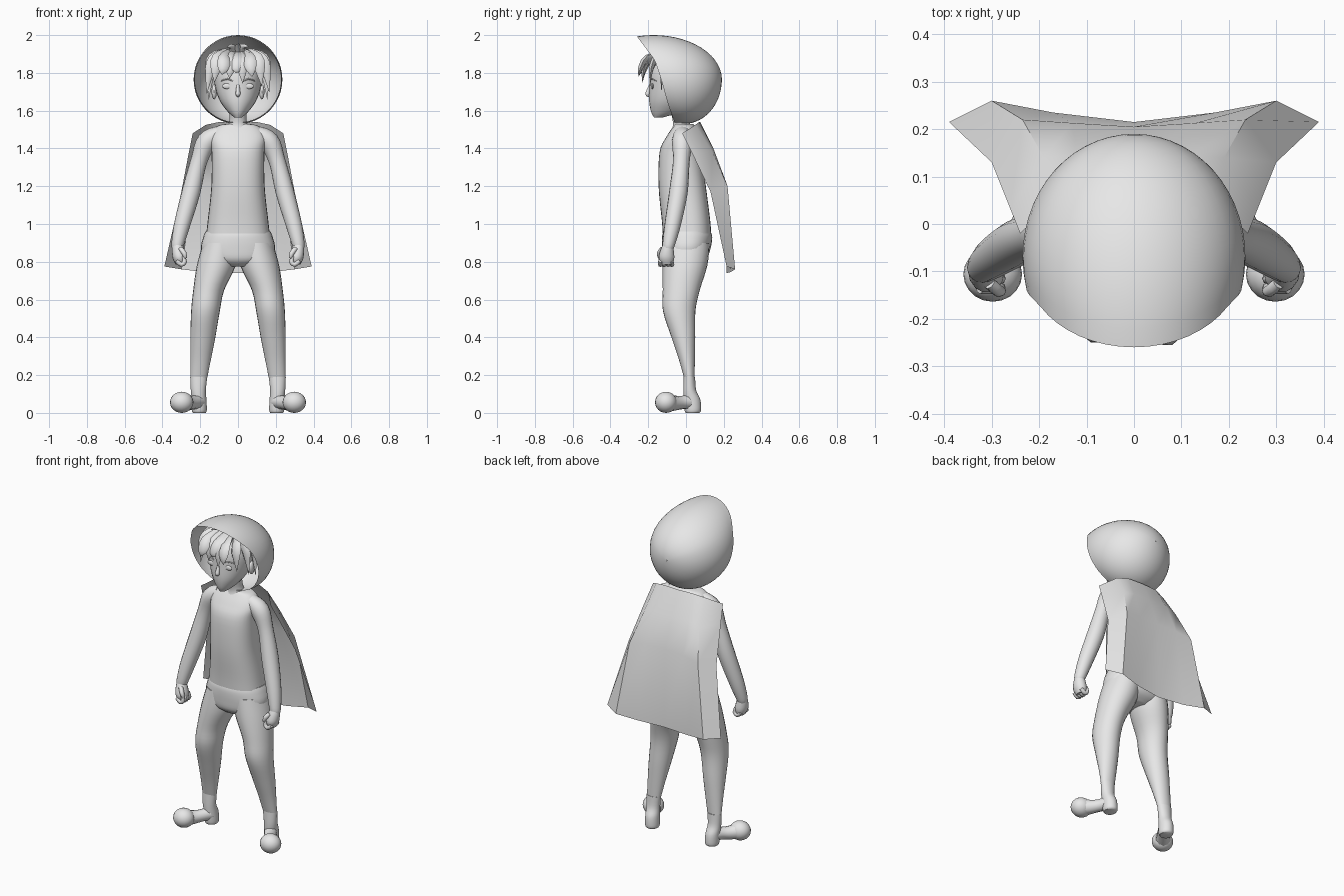
import bpy, bmesh, math
from mathutils import Vector

grey = bpy.data.materials.new("plain grey")
grey.diffuse_color = (0.8, 0.8, 0.8, 1)


def finish(name, bm, angle=50):
    bmesh.ops.recalc_face_normals(bm, faces=bm.faces)
    me = bpy.data.meshes.new(name)
    bm.to_mesh(me)
    bm.free()
    me.materials.append(grey)
    ob = bpy.data.objects.new(name, me)
    bpy.context.collection.objects.link(ob)
    bpy.ops.object.select_all(action='DESELECT')
    ob.select_set(True)
    bpy.context.view_layer.objects.active = ob
    bpy.ops.object.shade_smooth_by_angle(angle=math.radians(angle))
    return ob


def spline(rows, n):
    """Smoothly resample rows of numbers (Catmull-Rom)."""
    out = []
    for i in range(len(rows) - 1):
        a, b, c, d = (rows[max(i - 1, 0)], rows[i], rows[i + 1],
                      rows[min(i + 2, len(rows) - 1)])
        for k in range(n):
            t = k / n
            out.append([q + 0.5 * t * (r - p + t * (2 * p - 5 * q + 4 * r - s
                        + t * (3 * (q - r) + s - p)))
                        for p, q, r, s in zip(a, b, c, d)])
    return out + [list(rows[-1])]


def skin(name, rings, caps=True, angle=50):
    bm = bmesh.new()
    vs = [[bm.verts.new(p) for p in r] for r in rings]
    n = len(vs[0])
    for a, b in zip(vs, vs[1:]):
        for j in range(n):
            k = (j + 1) % n
            bm.faces.new((a[j], a[k], b[k], b[j]))
    if caps:
        bm.faces.new(vs[0])
        bm.faces.new(vs[-1])
    return finish(name, bm, angle)


def loft(name, rows, side=1, power=1.0, n=4, segs=24):
    """Stack of level oval rings: x, y, z, half width, half depth."""
    def bend(v):
        return math.copysign(abs(v) ** power, v)
    rings = []
    for x, y, z, rx, ry in spline(rows, n):
        angs = [2 * math.pi * j / segs for j in range(segs)]
        rings.append([(side * (x + rx * bend(math.cos(a))),
                       y + ry * bend(math.sin(a)), z) for a in angs])
    return skin(name, rings)


def tube(name, rows, side=1, flat=1.0, n=4, segs=10):
    """Tapering tube along a path: x, y, z, radius."""
    pts = spline(rows, n)
    rings = []
    for i, (x, y, z, r) in enumerate(pts):
        d = (Vector(pts[min(i + 1, len(pts) - 1)][:3])
             - Vector(pts[max(i - 1, 0)][:3]))
        u = Vector((0, 1, 0)) - d * (d.y / d.length_squared)
        u.normalize()
        w = d.cross(u).normalized()
        r = max(r, 0.0008)
        ring = []
        for j in range(segs):
            a = 2 * math.pi * j / segs
            p = Vector((x, y, z)) + w * r * math.cos(a) + u * r * flat * math.sin(a)
            ring.append((side * p.x, p.y, p.z))
        rings.append(ring)
    return skin(name, rings)


def ball(name, c, r, segs=20):
    bm = bmesh.new()
    bmesh.ops.create_uvsphere(bm, u_segments=segs, v_segments=segs // 2 + 2, radius=1)
    for v in bm.verts:
        v.co = Vector([c[i] + r[i] * v.co[i] for i in range(3)])
    return finish(name, bm)


# Hood: open shell, swept from its back pole to the slanted rim
rim = [(1.53, -0.06), (1.63, -0.095), (1.76, -0.13), (1.87, -0.165), (2.0, -0.26)]


def rim_y(z):
    for (z0, y0), (z1, y1) in zip(rim, rim[1:]):
        if z <= z1:
            return y0 + (y1 - y0) * (z - z0) / (z1 - z0)
    return rim[-1][1]


hood, last = [], math.radians(104)
for i in range(17):
    a = max(last * i / 16, 0.01)
    ring = []
    for j in range(48):
        t = 2 * math.pi * j / 48
        zr = 1.765 + 0.235 * math.sin(t)
        fwd = (1 - math.cos(a)) / (1 - math.cos(last))
        ring.append((0.235 * math.cos(t) * math.sin(a),
                     0.19 + (rim_y(zr) - 0.19) * fwd,
                     1.765 + 0.235 * math.sin(t) * math.sin(a)))
    hood.append(ring)
skin("hood", hood, caps=False)

# Cape: sheet with side folds, columns run from the centre to the free edge
cape = [
    [(0, .075, 1.54), (.10, .07, 1.54), (.17, .05, 1.525), (.24, -.02, 1.48)],
    [(0, .14, 1.40), (.12, .145, 1.40), (.19, .14, 1.38), (.26, .03, 1.38)],
    [(0, .205, 1.22), (.13, .213, 1.22), (.235, .22, 1.20), (.30, .13, 1.17)],
    [(0, .215, .74), (.17, .235, .745), (.30, .26, .76), (.39, .215, .775)],
]
bm = bmesh.new()
grid = []
for row in cape:
    full = [(-x, y, z) for x, y, z in row[:0:-1]] + row
    grid.append([bm.verts.new(p) for p in full])
for a, b in zip(grid, grid[1:]):
    for j in range(len(a) - 1):
        bm.faces.new((a[j], a[j + 1], b[j + 1], b[j]))
finish("cape", bm, 45)

# Head, neck and face
loft("head", [(0, -.145, 1.565, .02, .025), (0, -.105, 1.595, .055, .08),
              (0, -.08, 1.65, .095, .115), (0, -.06, 1.72, .12, .135),
              (0, -.06, 1.80, .125, .13), (0, -.05, 1.87, .105, .115),
              (0, -.05, 1.92, .05, .06)])
loft("neck", [(0, -.02, 1.50, .07, .055), (0, -.025, 1.54, .046, .044),
              (0, -.045, 1.63, .045, .045)])
tube("nose", [(0, -.185, 1.745, .007), (0, -.200, 1.70, .012), (0, -.202, 1.685, .012),
              (0, -.185, 1.675, .004)])
ball("mouth", (0, -.183, 1.632), (.028, .007, .004), 12)
for s in (-1, 1):
    ball("eye", (s * .056, -.178, 1.73), (.028, .007, .015), 16)
    tube("eyebrow", [(.025, -.188, 1.755, .003), (.056, -.183, 1.768, .004),
                     (.09, -.158, 1.757, .002)], s)
    ball("ear", (s * .126, -.045, 1.70), (.014, .025, .04), 12)

# Hair: scalp volume with tapering locks
ball("hair_cap", (0, -.035, 1.82), (.135, .135, .115), 24)
locks = [(-.10, -.165, -.13, 1.69), (-.09, -.125, -.19, 1.75), (-.06, -.085, -.245, 1.79),
         (-.03, -.045, -.225, 1.77), (.015, .025, -.23, 1.745), (.05, .075, -.25, 1.78),
         (.085, .125, -.19, 1.73), (.10, .165, -.13, 1.70), (.0, -.012, -.235, 1.80),
         (-.11, -.155, -.05, 1.66), (.11, .155, -.05, 1.66)]
for x0, x1, y1, z1 in locks:
    tube("hair_lock", [(x0 * .6, -.08, 1.91, .022),
                       (x0 * 1.15, min(-.05, y1 * .82), 1.875, .036),
                       ((x0 * .4 + x1 * .65), y1 * .97, 1.82, .027),
                       (x1, y1, z1, 0)], flat=.5, segs=6, n=3)
for x0, x1, z1 in ((-.03, -.06, 1.945), (.0, .005, 1.965), (.02, .06, 1.95)):
    tube("hair_tuft", [(x0, -.10, 1.90, .022), (x0, -.14, 1.94, .016),
                       (x1, -.18, z1 - .01, 0)], flat=.5, segs=6, n=3)

# Shirt and trouser waist
loft("shirt", [(0, .005, .95, .168, .128), (0, 0, 1.02, .160, .128),
               (0, -.02, 1.20, .141, .125), (0, -.03, 1.38, .140, .110),
               (0, -.02, 1.46, .150, .085), (0, -.01, 1.515, .115, .058),
               (0, -.01, 1.53, .060, .048)], power=.8, segs=32)
loft("trouser_waist", [(0, .005, .96, .172, .125), (0, .006, .93, .184, .133),
                       (0, .002, .87, .196, .128), (0, -.005, .81, .17, .112),
                       (0, -.01, .775, .08, .07)], power=.9, segs=32)

for s in (-1, 1):
    # Legs
    loft("leg", [(.09, .005, .90, .095, .120), (.115, -.005, .78, .103, .118),
                 (.155, -.025, .65, .082, .098), (.172, -.036, .54, .076, .086),
                 (.186, -.014, .40, .066, .063), (.198, .005, .28, .054, .042),
                 (.208, .018, .18, .044, .027)], s)
    # Boots: heel, narrow instep and round toe
    loft("boot_heel", [(.205, .035, .0, .034, .036), (.205, .036, .015, .040, .044),
                       (.207, .032, .07, .040, .044), (.21, .020, .12, .040, .034),
                       (.208, .018, .19, .045, .030)], s)
    tube("boot_instep", [(.205, .03, .06, .04), (.235, -.02, .055, .036),
                         (.265, -.06, .052, .04), (.295, -.10, .055, .05)], s)
    ball("boot_toe", (s * .298, -.106, .056), (.062, .058, .056))
    # Arms
    tube("arm", [(.10, -.02, 1.475, .045), (.165, -.02, 1.435, .054),
                 (.208, -.025, 1.33, .044), (.248, -.04, 1.17, .049),
                 (.295, -.07, 1.00, .043), (.318, -.09, .90, .034),
                 (.322, -.095, .87, .028)], s, segs=16)
    # Fists
    loft("palm", [(.321, -.095, .895, .026, .026), (.316, -.10, .86, .034, .036),
                  (.310, -.103, .82, .036, .042), (.308, -.10, .785, .022, .030)],
         s, segs=14)
    for i in range(4):
        y = -.135 + .02 * i
        tube("finger", [(.325, y, .805, .012), (.30, y, .785, .013),
                        (.282, y, .80, .012), (.29, y, .83, .009)], s, segs=8, n=2)
    tube("thumb", [(.305, -.125, .87, .013), (.285, -.142, .845, .013),
                   (.278, -.14, .82, .008)], s, segs=8, n=2)
